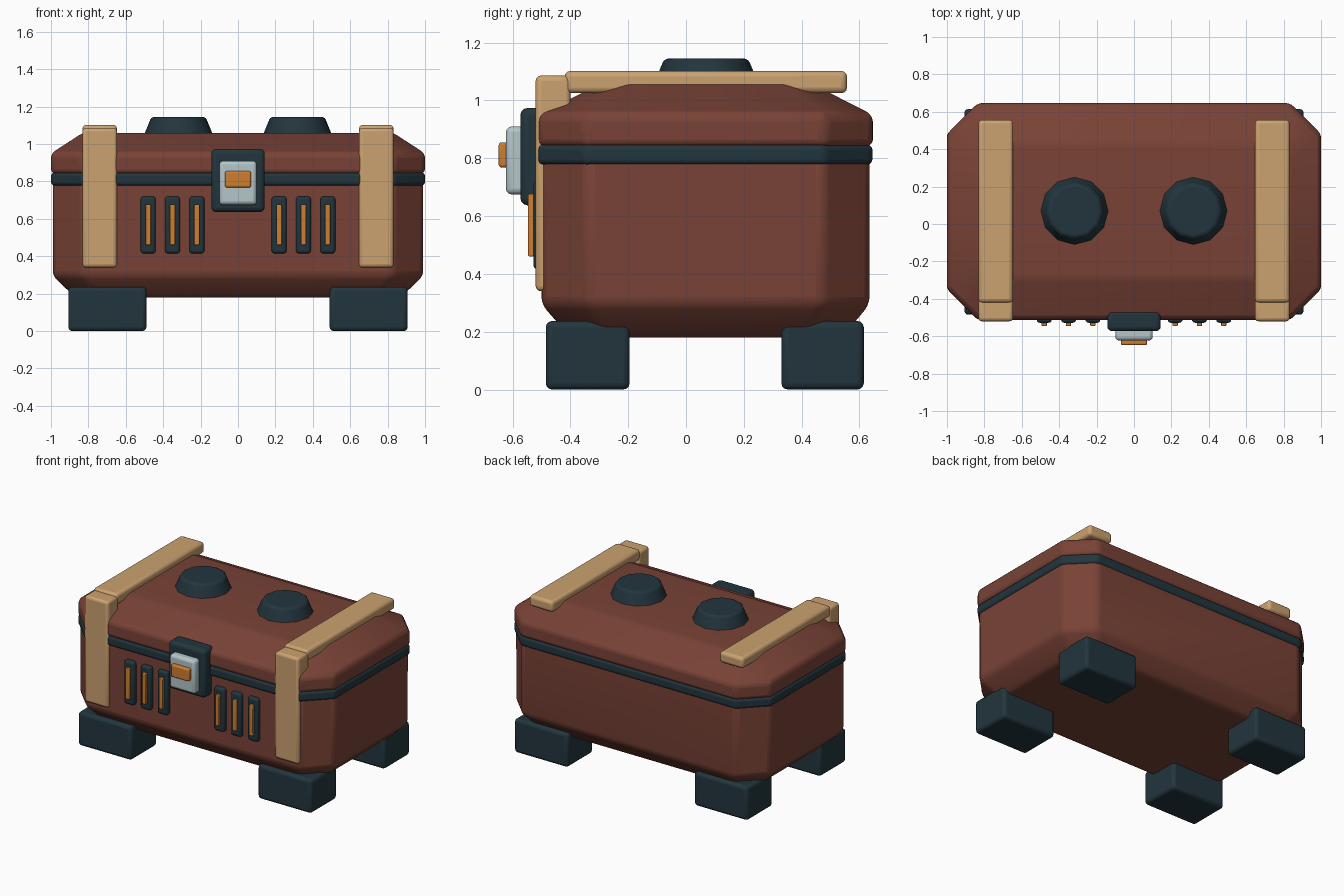
import bpy
import bmesh
import math

default = bpy.data.objects.get("Cube")
if default:
    bpy.data.objects.remove(default, do_unlink=True)


def material(name, rgb):
    m = bpy.data.materials.new(name)
    m.use_nodes = True
    m.diffuse_color = (*rgb, 1)
    m.node_tree.nodes["Principled BSDF"].inputs["Base Color"].default_value = (*rgb, 1)
    return m


brown = material("brown leather", (0.19, 0.055, 0.037))
dark = material("dark slate", (0.016, 0.036, 0.047))
tan = material("tan strap", (0.60, 0.36, 0.16))
silver = material("pale silver", (0.46, 0.56, 0.59))
orange = material("orange", (0.62, 0.21, 0.03))


def finish(name, bm, mat, bevel, angle=25):
    """Turn a bmesh into a bevelled, smooth-shaded object."""
    bmesh.ops.recalc_face_normals(bm, faces=bm.faces)
    mesh = bpy.data.meshes.new(name)
    bm.to_mesh(mesh)
    bm.free()
    mesh.materials.append(mat)
    ob = bpy.data.objects.new(name, mesh)
    bpy.context.collection.objects.link(ob)
    mod = ob.modifiers.new("Bevel", "BEVEL")
    mod.width = bevel
    mod.segments = 3
    mod.limit_method = "ANGLE"
    mod.angle_limit = math.radians(angle)
    bpy.ops.object.select_all(action="DESELECT")
    ob.select_set(True)
    bpy.context.view_layer.objects.active = ob
    bpy.ops.object.shade_smooth_by_angle(angle=math.radians(40))
    return ob


def box(name, xs, ys, zs, mat, bevel):
    bm = bmesh.new()
    bmesh.ops.create_cube(bm, size=1)
    for v in bm.verts:
        v.co = [lo + (hi - lo) * (c + 0.5) for c, (lo, hi) in zip(v.co, (xs, ys, zs))]
    return finish(name, bm, mat, bevel)


def octagon_shell(name, levels, mat, bevel):
    """Stack of corner-cut rectangles: (half width, front y, back y, cut, z)."""
    bm = bmesh.new()
    rings = []
    for w, f, b, c, z in levels:
        half = [(w - c, f), (w, f + c), (w, b - c), (w - c, b)]
        outline = half + [(-x, y) for x, y in reversed(half)]
        rings.append([bm.verts.new((x, y, z)) for x, y in outline])
    for low, high in zip(rings, rings[1:]):
        for i in range(8):
            j = (i + 1) % 8
            bm.faces.new((low[i], low[j], high[j], high[i]))
    bm.faces.new(rings[0])
    bm.faces.new(rings[-1])
    return finish(name, bm, mat, bevel)


# Chest body, rim band and lid
octagon_shell("chest_body", [(0.87, -0.40, 0.54, 0.13, 0.18),
                             (0.99, -0.50, 0.635, 0.16, 0.295),
                             (0.99, -0.50, 0.635, 0.16, 0.82)], brown, 0.025)
octagon_shell("rim_band", [(1.0, -0.513, 0.645, 0.165, 0.778),
                           (1.0, -0.513, 0.645, 0.165, 0.847)], dark, 0.018)
octagon_shell("lid", [(1.0, -0.513, 0.647, 0.165, 0.84),
                      (1.0, -0.513, 0.647, 0.165, 0.95),
                      (0.83, -0.29, 0.43, 0.10, 1.06)], brown, 0.025)

# Lid knobs
for side, s in (("left", 1), ("right", -1)):
    bm = bmesh.new()
    bmesh.ops.create_cone(bm, cap_ends=True, segments=12, radius1=0.19,
                          radius2=0.145, depth=0.11)
    bmesh.ops.translate(bm, verts=bm.verts, vec=(s * 0.318, 0.07, 1.09))
    finish(side + "_lid_knob", bm, dark, 0.015, 35)


def span(s, a, b):
    return tuple(sorted((s * a, s * b)))


# Feet, straps and vents on both sides
for side, s in (("left", 1), ("right", -1)):
    for end, ys in (("front", (-0.485, -0.195)), ("back", (0.33, 0.615))):
        box(f"{end}_{side}_foot", span(s, 0.49, 0.907), ys, (0, 0.237), dark, 0.022)
    xs = span(s, 0.647, 0.832)
    box(side + "_front_strap", xs, (-0.52, -0.40), (0.34, 1.086), tan, 0.018)
    box(side + "_top_strap", xs, (-0.42, 0.557), (1.025, 1.102), tan, 0.02)
    for i in range(3):
        x = s * (0.22 + 0.13 * i)
        box(f"{side}_vent_frame_{i + 1}", (x - 0.04, x + 0.04), (-0.528, -0.46),
            (0.415, 0.72), dark, 0.016)
        box(f"{side}_vent_light_{i + 1}", (x - 0.014, x + 0.014), (-0.546, -0.5),
            (0.46, 0.677), orange, 0.005)

# Latch
box("latch_plate", (-0.143, 0.143), (-0.573, -0.46), (0.637, 0.974), dark, 0.025)
box("latch_clasp", (-0.1, 0.1), (-0.623, -0.55), (0.675, 0.91), silver, 0.02)
box("latch_button", (-0.07, 0.07), (-0.648, -0.6), (0.768, 0.855), orange, 0.01)
